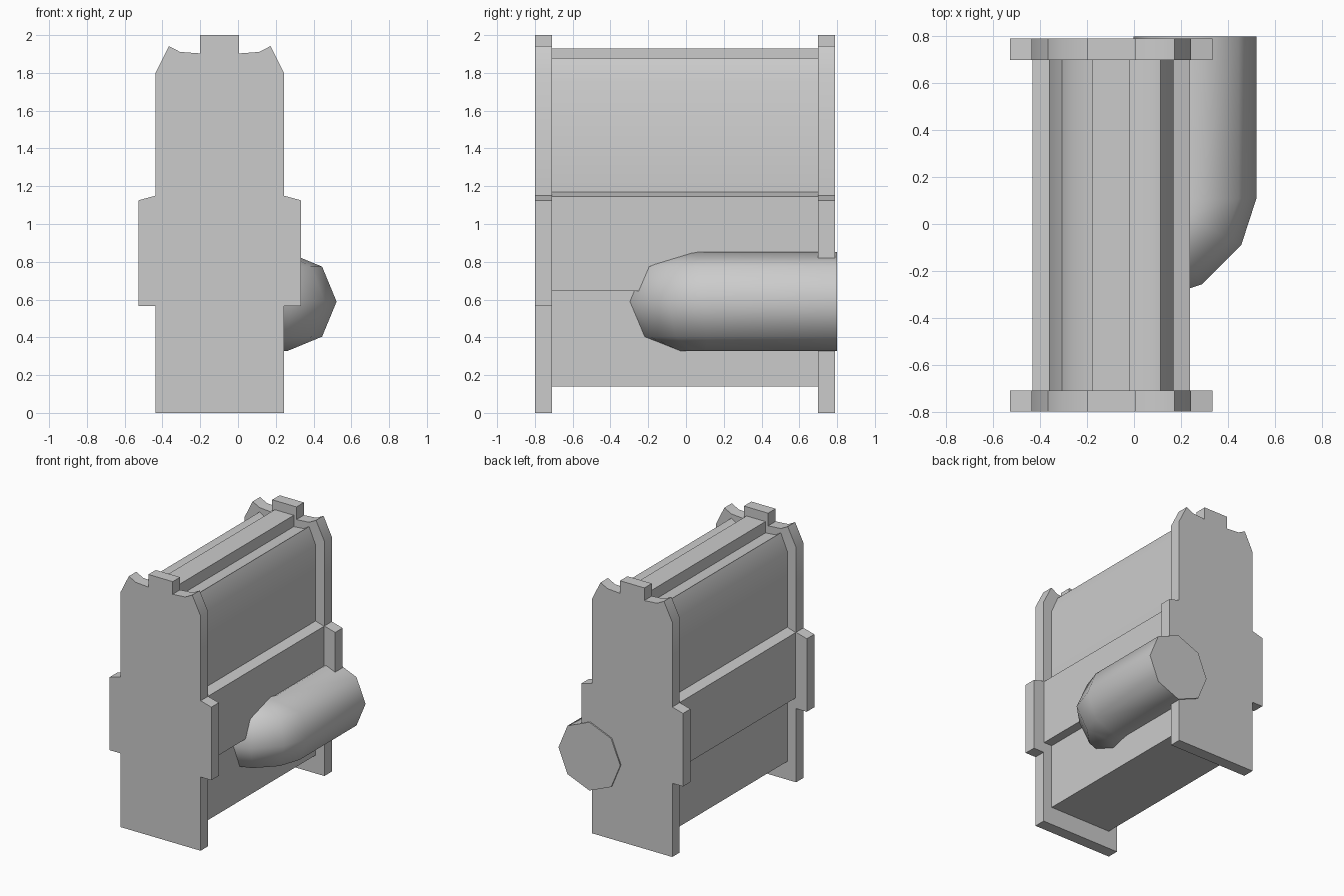
import bpy, bmesh
from math import sin, cos, radians

if "Cube" in bpy.data.objects:
    bpy.data.objects.remove(bpy.data.objects["Cube"])

CX = -0.097  # centre line of the housing

# Right half of the end-plate outline (offset from centre line, z)
HALF = [(0.34, 0), (0.34, 0.565), (0.431, 0.565), (0.431, 1.125), (0.34, 1.15),
        (0.34, 1.80), (0.269, 1.942), (0.21, 1.911), (0.103, 1.903), (0.103, 2.0)]


def finish(bm, name, angle):
    bmesh.ops.recalc_face_normals(bm, faces=bm.faces)
    mesh = bpy.data.meshes.new(name)
    bm.to_mesh(mesh)
    bm.free()
    ob = bpy.data.objects.new(name, mesh)
    bpy.context.collection.objects.link(ob)
    bpy.ops.object.select_all(action='DESELECT')
    ob.select_set(True)
    bpy.context.view_layer.objects.active = ob
    bpy.ops.object.shade_smooth_by_angle(angle=radians(angle))
    return ob


def loft(name, rings, angle):
    """Skin matching closed rings of points and cap both ends."""
    bm = bmesh.new()
    loops = [[bm.verts.new(p) for p in ring] for ring in rings]
    n = len(loops[0])
    for a, b in zip(loops, loops[1:]):
        for i in range(n):
            j = (i + 1) % n
            bm.faces.new((a[i], a[j], b[j], b[i]))
    bm.faces.new(loops[0])
    bm.faces.new(loops[-1])
    return finish(bm, name, angle)


def housing_part(name, y0, y1, sx=1.0, sz=1.0, z0=0.0):
    outline = HALF + [(-x, z) for x, z in reversed(HALF)]
    rings = [[(CX + x * sx, y, z0 + z * sz) for x, z in outline] for y in (y0, y1)]
    return loft(name, rings, 30)


# End plates and the smaller body between them
housing_part("front_plate", -0.80, -0.71)
housing_part("back_plate", 0.70, 0.79)
housing_part("body", -0.71, 0.70, 0.78, 0.895, 0.14)

# Eight-sided pipe: straight from the back, then bending into the body
R, PX, PY, PZ = 0.262, 0.091, 0.109, 0.589
octagon = [(R * cos(radians(45 * i)), R * sin(radians(45 * i))) for i in range(8)]
rings = [[(PX + 0.169 + u, 0.80, PZ + v) for u, v in octagon]]
for bend, path in ((0, 0.169), (28.6, 0.155), (61.4, 0.155), (90, 0.169)):
    t = radians(bend)
    rings.append([(PX + (path + u) * cos(t), PY - (path + u) * sin(t), PZ + v)
                  for u, v in octagon])
loft("side_pipe", rings, 50)
